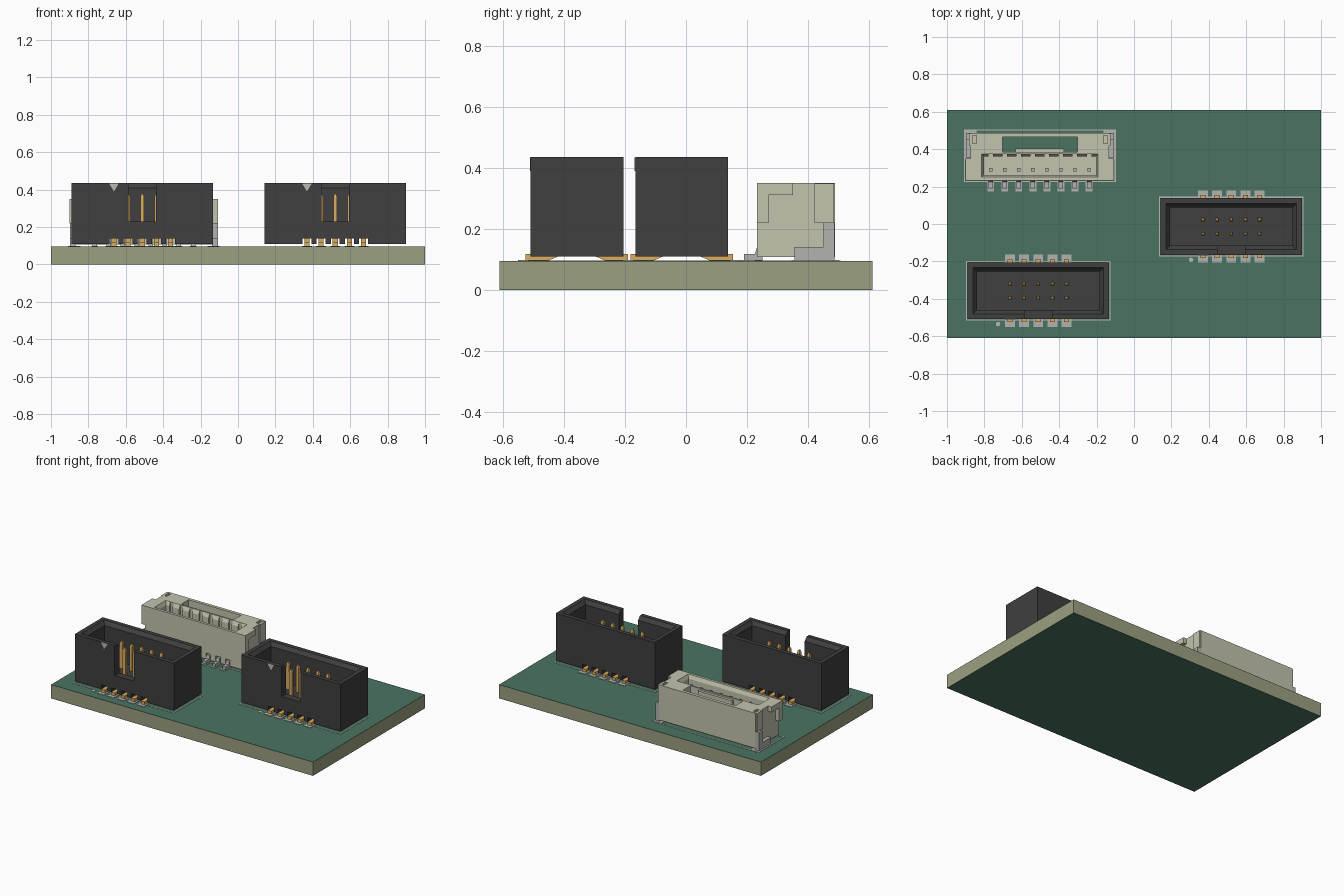
import bpy, bmesh, math

if "Cube" in bpy.data.objects:
    bpy.data.objects.remove(bpy.data.objects["Cube"])


def mat(name, r, g, b):
    m = bpy.data.materials.new(name)
    m.diffuse_color = (r, g, b, 1)
    m.use_nodes = True
    m.node_tree.nodes["Principled BSDF"].inputs["Base Color"].default_value = m.diffuse_color
    return m


GREEN = mat("solder_mask", 0.07, 0.175, 0.12)
TAN = mat("board_core", 0.33, 0.35, 0.22)
BLACK = mat("black_plastic", 0.05, 0.05, 0.05)
GOLD = mat("gold", 0.72, 0.42, 0.12)
CREAM = mat("cream_plastic", 0.55, 0.55, 0.43)
METAL = mat("tin", 0.45, 0.45, 0.44)
SILK = mat("silk_white", 0.5, 0.5, 0.46)
TOP = 0.095


def finish(bm, name, m):
    bmesh.ops.recalc_face_normals(bm, faces=bm.faces)
    me = bpy.data.meshes.new(name)
    bm.to_mesh(me)
    bm.free()
    ob = bpy.data.objects.new(name, me)
    bpy.context.collection.objects.link(ob)
    if m:
        me.materials.append(m)
    return ob


def add_box(bm, x0, x1, y0, y1, z0, z1, grow=0.0):
    """Box whose top is widened by grow on every side."""
    v = []
    for z, g in ((z0, 0), (z1, grow)):
        v += [bm.verts.new(p) for p in ((x0 - g, y0 - g, z), (x1 + g, y0 - g, z),
                                        (x1 + g, y1 + g, z), (x0 - g, y1 + g, z))]
    bm.faces.new(v[3::-1])
    bm.faces.new(v[4:])
    for i in range(4):
        j = (i + 1) % 4
        bm.faces.new((v[i], v[j], v[j + 4], v[i + 4]))


def boxes(name, m, *items):
    bm = bmesh.new()
    for it in items:
        add_box(bm, *it)
    return finish(bm, name, m)


def extrude_x(bm, pts, x0, x1):
    """Extrude a (y, z) profile along x."""
    a = [bm.verts.new((x0, y, z)) for y, z in pts]
    b = [bm.verts.new((x1, y, z)) for y, z in pts]
    bm.faces.new(a)
    bm.faces.new(b[::-1])
    for i in range(len(pts)):
        j = (i + 1) % len(pts)
        bm.faces.new((a[i], a[j], b[j], b[i]))


def cut(ob, *items):
    """Subtract boxes from an object and bake the result."""
    for it in items:
        c = boxes("cutter", None, it)
        c.hide_render = True
        md = ob.modifiers.new("cut", 'BOOLEAN')
        md.operation = 'DIFFERENCE'
        md.solver = 'EXACT'
        md.object = c
        bpy.context.view_layer.objects.active = ob
        bpy.ops.object.modifier_apply(modifier=md.name)
        bpy.data.objects.remove(c, do_unlink=True)


def frame(x0, x1, y0, y1, w=0.006):
    z0, z1 = TOP, TOP + 0.002
    return [(x0, x1, y0, y0 + w, z0, z1), (x0, x1, y1 - w, y1, z0, z1),
            (x0, x0 + w, y0 + w, y1 - w, z0, z1), (x1 - w, x1, y0 + w, y1 - w, z0, z1)]


# Circuit board: core with a mask layer on both faces
boxes("board_core", TAN, (-1, 1, -0.61, 0.61, 0.002, 0.093))
boxes("mask_layers", GREEN, (-1, 1, -0.61, 0.61, 0.093, TOP), (-1, 1, -0.61, 0.61, 0, 0.002))


def header(label, cx, cy):
    hx, hy = 0.378, 0.152
    xs = [cx + (i - 2) * 0.0757 for i in range(5)]
    # Shroud with bevelled cavity, key slot and foot channels
    body = boxes(label + "_shroud", BLACK, (cx - hx, cx + hx, cy - hy, cy + hy, 0.11, 0.435))
    ix, iy = hx - 0.05, hy - 0.05
    cut(body,
        (cx - ix, cx + ix, cy - iy, cy + iy, 0.19, 0.5),
        (cx - ix, cx + ix, cy - iy, cy + iy, 0.41, 0.436, 0.022),
        (cx - 0.073, cx + 0.073, cy - hy - 0.1, cy - iy + 0.02, 0.23, 0.5),
        *[(x - 0.024, x + 0.024, cy - 0.3, cy + 0.3, 0.05, 0.138) for x in xs])
    # Pins with tapered tips, and bent feet
    pins, feet, pads = bmesh.new(), bmesh.new(), bmesh.new()
    for x in xs:
        for s in (-1, 1):
            y = cy + s * 0.0378
            add_box(pins, x - 0.01, x + 0.01, y - 0.01, y + 0.01, 0.12, 0.36)
            add_box(pins, x - 0.01, x + 0.01, y - 0.01, y + 0.01, 0.36, 0.376, -0.005)
            prof = [(0.028, 0.14), (0.06, 0.14), (0.10, 0.118), (0.168, 0.118),
                    (0.168, 0.098), (0.09, 0.098), (0.05, 0.115), (0.028, 0.115)]
            extrude_x(feet, [(cy + s * a, b) for a, b in prof], x - 0.014, x + 0.014)
            y0, y1 = sorted((cy + s * 0.09, cy + s * 0.193))
            add_box(pads, x - 0.026, x + 0.026, y0, y1, TOP, 0.098)
    finish(pins, label + "_pins", GOLD)
    finish(feet, label + "_feet", GOLD)
    finish(pads, label + "_pads", METAL)
    # Printed outline, pin-one dot and pin-one triangle
    boxes(label + "_outline", SILK, *frame(cx - hx - 0.008, cx + hx + 0.008,
                                           cy - hy - 0.008, cy + hy + 0.008))
    bm = bmesh.new()
    bmesh.ops.create_cone(bm, cap_ends=True, segments=16, radius1=0.012, radius2=0.012, depth=0.002)
    bmesh.ops.translate(bm, verts=bm.verts, vec=(cx - 0.215, cy - 0.178, TOP + 0.001))
    finish(bm, label + "_pin_one_dot", SILK)
    bm = bmesh.new()
    t = [(xs[0] - 0.026, 0.434), (xs[0] + 0.026, 0.434), (xs[0], 0.39)]
    a = [bm.verts.new((x, cy - hy - 0.002, z)) for x, z in t]
    b = [bm.verts.new((x, cy - hy + 0.002, z)) for x, z in t]
    bm.faces.new(a)
    bm.faces.new(b[::-1])
    for i in range(3):
        j = (i + 1) % 3
        bm.faces.new((a[i], a[j], b[j], b[i]))
    finish(bm, label + "_pin_one_triangle", SILK)


header("front_header", -0.512, -0.357)
header("right_header", 0.52, -0.014)

# Cream wire connector: body with contact cavity, lock slot and corner pockets
CX = -0.503
px = [CX + (i - 3.5) * 0.075 for i in range(8)]
sock = boxes("socket_body", CREAM, (CX - 0.37, CX + 0.37, 0.232, 0.487, 0.108, 0.35))
cut(sock,
    (CX - 0.30, CX + 0.30, 0.262, 0.362, 0.15, 0.5),
    (CX - 0.30, CX + 0.30, 0.262, 0.362, 0.325, 0.351, 0.012),
    (CX - 0.20, CX + 0.20, 0.385, 0.465, 0.05, 0.5),
    *[(x - 0.07, x + 0.07, 0.43, 0.472, 0.31, 0.5) for x in (CX - 0.41, CX + 0.41)],
    *[(x - 0.012, x + 0.012, 0.35, 0.374, 0.15, 0.5) for x in px],
    *[(x - 0.018, x + 0.018, 0.2, 0.25, 0.05, 0.15) for x in px])
boxes("socket_lock_tab", CREAM, (CX - 0.13, CX + 0.13, 0.384, 0.403, 0.11, 0.34))

# Stepped side flanges and solder tabs, mirrored on both ends
flange, tabs, tab_pads = bmesh.new(), bmesh.new(), bmesh.new()
for s in (-1, 1):
    a, b = CX + s * 0.365, CX + s * 0.397
    extrude_x(flange, [(0.232, 0.22), (0.27, 0.22), (0.27, 0.312), (0.35, 0.312),
                       (0.35, 0.35), (0.232, 0.35)], a, b)
    # thin outer skins around the corner pockets
    o0, o1 = sorted((CX + s * 0.36, CX + s * 0.378))
    add_box(flange, o0, o1, 0.42, 0.485, 0.22, 0.349)
    extrude_x(tabs, [(0.355, 0.098), (0.486, 0.098), (0.486, 0.222), (0.45, 0.222),
                     (0.45, 0.142), (0.355, 0.142)], a, CX + s * 0.395)
    x0, x1 = sorted((CX + s * 0.34, CX + s * 0.405))
    add_box(tab_pads, x0, x1, 0.345, 0.50, TOP, 0.098)
finish(flange, "socket_flanges", CREAM)
finish(tabs, "socket_solder_tabs", METAL)
finish(tab_pads, "socket_tab_pads", METAL)

# Socket contacts, feet and pads
boxes("socket_contacts", METAL, *[(x - 0.009, x + 0.009, 0.28, 0.30, 0.14, 0.30) for x in px])
feet = bmesh.new()
for x in px:
    extrude_x(feet, [(0.19, 0.098), (0.25, 0.098), (0.25, 0.115), (0.29, 0.115), (0.29, 0.14),
                     (0.232, 0.14), (0.225, 0.118), (0.19, 0.118)], x - 0.012, x + 0.012)
finish(feet, "socket_feet", METAL)
boxes("socket_pads", METAL, *[(x - 0.018, x + 0.018, 0.175, 0.25, TOP, 0.098) for x in px])
boxes("socket_outline", SILK, *frame(CX - 0.406, CX + 0.406, 0.224, 0.506))
